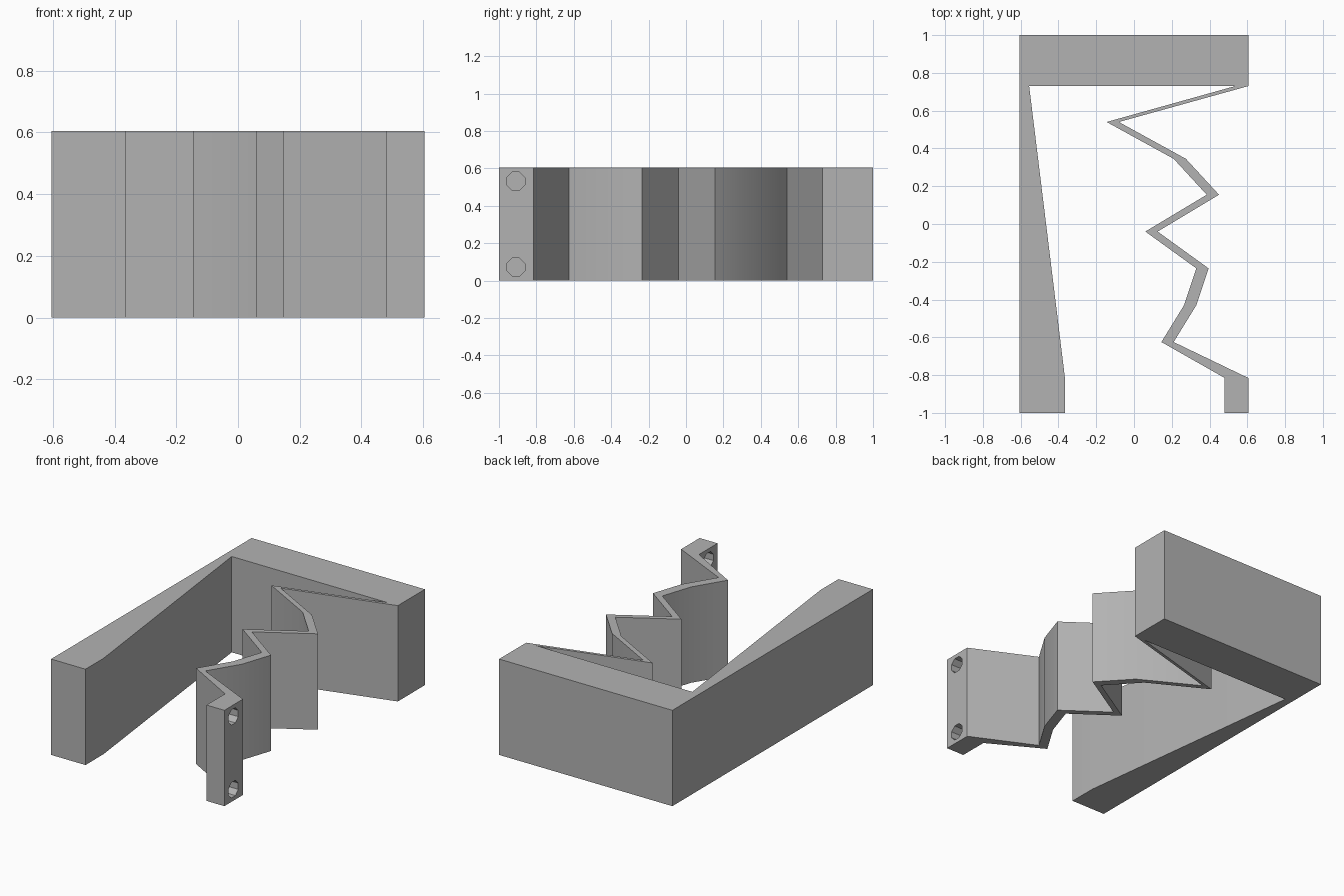
import bpy, bmesh, math
from mathutils import Matrix

cube = bpy.data.objects.get("Cube")
if cube:
    bpy.data.objects.remove(cube, do_unlink=True)

HEIGHT = 0.605
HALF = 0.605

grey = bpy.data.materials.new("plain_grey")
grey.use_nodes = True
colour = (0.45, 0.45, 0.45, 1)
grey.diffuse_color = colour
grey.node_tree.nodes["Principled BSDF"].inputs["Base Color"].default_value = colour


def make_object(name, bm):
    bmesh.ops.recalc_face_normals(bm, faces=bm.faces)
    mesh = bpy.data.meshes.new(name)
    bm.to_mesh(mesh)
    bm.free()
    mesh.materials.append(grey)
    obj = bpy.data.objects.new(name, mesh)
    bpy.context.collection.objects.link(obj)
    return obj


# Plan outline: tapered arm, back block, zigzag spring and end tab in one piece
arm_and_block = [(-0.365, -1), (-HALF, -1), (-HALF, 1), (HALF, 1), (HALF, 0.73)]
spring_left = [(-0.145, 0.54), (0.21, 0.345), (0.385, 0.155), (0.06, -0.04),
               (0.33, -0.235), (0.265, -0.43), (0.145, -0.625)]
spring_right = [(x + 0.065, y) for x, y in spring_left]
tab = [(HALF, -0.815), (HALF, -1), (0.48, -1), (0.48, -0.815)]
inner_corner = [(0.535, 0.73), (-0.555, 0.73), (-0.365, -0.82)]
outline = arm_and_block + spring_right + tab + spring_left[::-1] + inner_corner

bm = bmesh.new()
base = bm.faces.new([bm.verts.new((x, y, 0)) for x, y in outline])
result = bmesh.ops.extrude_face_region(bm, geom=[base], use_keep_orig=True)
top = [v for v in result["geom"] if isinstance(v, bmesh.types.BMVert)]
bmesh.ops.translate(bm, verts=top, vec=(0, 0, HEIGHT))
bracket = make_object("spring_bracket", bm)

# Two screw holes through the end tab
bm = bmesh.new()
for z in (0.073, HEIGHT - 0.073):
    place = (Matrix.Translation((0.54, -0.91, z)) @ Matrix.Rotation(math.pi / 2, 4, "Y")
             @ Matrix.Rotation(math.pi / 8, 4, "Z"))
    bmesh.ops.create_cone(bm, cap_ends=True, segments=8, radius1=0.052,
                          radius2=0.052, depth=0.3, matrix=place)
cutter = make_object("hole_cutter", bm)
cutter.hide_render = True

bpy.ops.object.select_all(action="DESELECT")
bracket.select_set(True)
bpy.context.view_layer.objects.active = bracket
cut = bracket.modifiers.new("screw_holes", "BOOLEAN")
cut.operation = "DIFFERENCE"
cut.solver = "EXACT"
cut.object = cutter
bpy.ops.object.modifier_apply(modifier=cut.name)
bpy.data.objects.remove(cutter, do_unlink=True)

# Gentle bends are smooth, corners stay crisp
bpy.ops.object.shade_smooth_by_angle(angle=math.radians(30))
